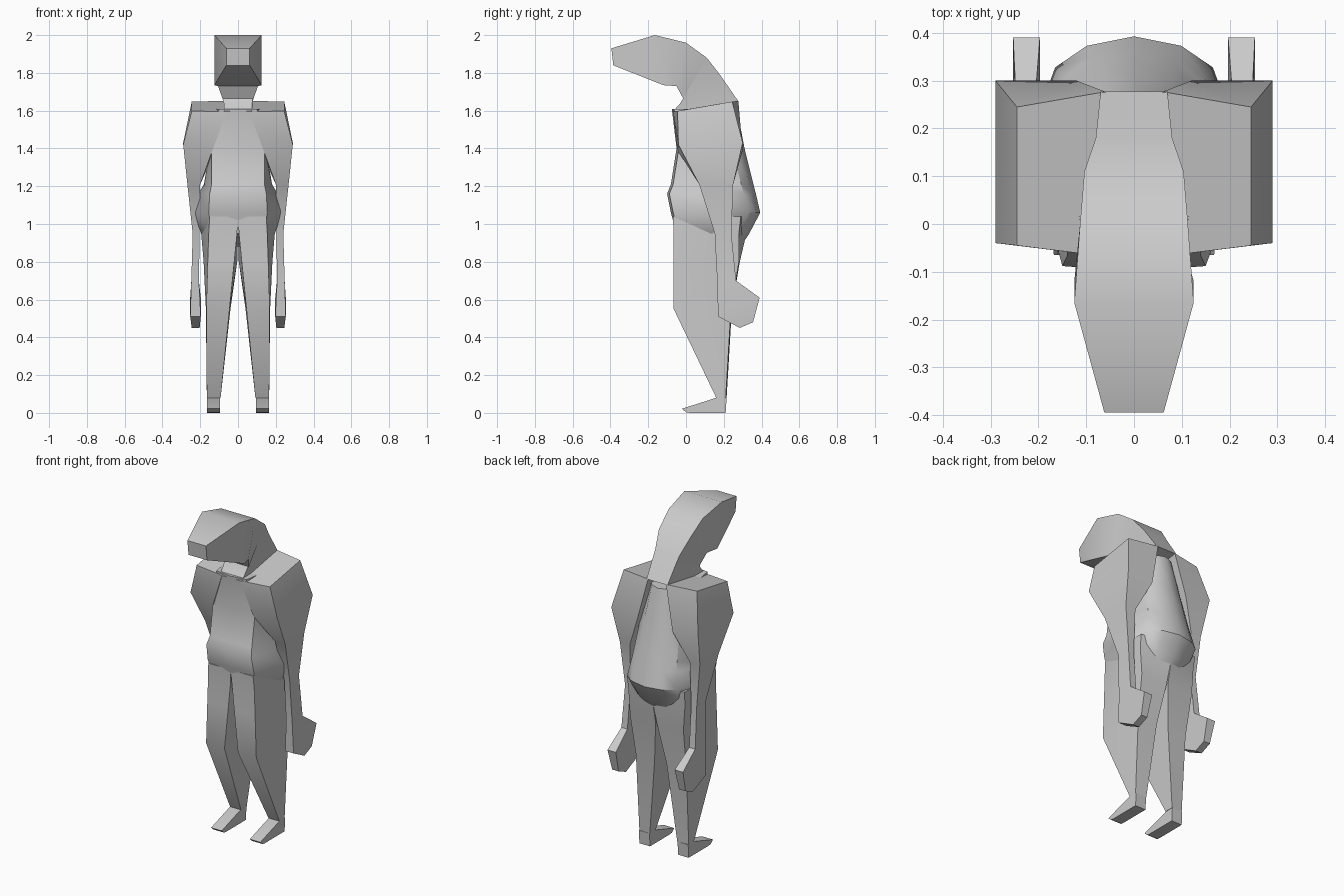
import bpy, bmesh, math

grey = bpy.data.materials.new("plain_grey")
grey.diffuse_color = (0.6, 0.6, 0.6, 1)


def loft(name, rings, mirror=False):
    """Skin a closed solid over rings of points, optionally mirrored in x."""
    bm = bmesh.new()
    rows = [[bm.verts.new(p) for p in ring] for ring in rings]
    n = len(rows[0])
    for a, b in zip(rows, rows[1:]):
        for i in range(n):
            j = (i + 1) % n
            bm.faces.new((a[i], a[j], b[j], b[i]))
    bm.faces.new(rows[0])
    bm.faces.new(rows[-1])
    bmesh.ops.recalc_face_normals(bm, faces=bm.faces)
    mesh = bpy.data.meshes.new(name)
    bm.to_mesh(mesh)
    bm.free()
    mesh.materials.append(grey)
    ob = bpy.data.objects.new(name, mesh)
    bpy.context.collection.objects.link(ob)
    bpy.ops.object.select_all(action='DESELECT')
    bpy.context.view_layer.objects.active = ob
    ob.select_set(True)
    bpy.ops.object.shade_smooth_by_angle(angle=math.radians(35))
    if mirror:
        mod = ob.modifiers.new("mirror", 'MIRROR')
        mod.use_mirror_merge = False
    return ob


# Head and neck: y, z, half width of the upper edge, then of the lower edge
head = [
    (-0.395, 1.93, 0.062, -0.385, 1.84, 0.062),
    (-0.165, 2.00, 0.125, -0.12, 1.735, 0.125),
    (0.00, 1.96, 0.113, -0.05, 1.73, 0.105),
    (0.11, 1.88, 0.104, -0.015, 1.665, 0.083),
    (0.18, 1.79, 0.08, -0.03, 1.64, 0.075),
    (0.277, 1.65, 0.07, -0.07, 1.595, 0.075),
]
loft("head_and_neck", [[(-w, y, z), (w, y, z), (v, q, r), (-v, q, r)]
                       for y, z, w, q, r, v in head])


# Torso: z, front y, front width, side width, side y, back width, back y
torso = [
    (1.61, -0.075, 0.10, 0.13, 0.10, 0.09, 0.27),
    (1.40, -0.05, 0.14, 0.15, 0.10, 0.13, 0.31),
    (1.21, -0.08, 0.14, 0.18, 0.13, 0.145, 0.357),
    (1.16, -0.10, 0.15, 0.21, 0.13, 0.15, 0.37),
    (1.06, -0.08, 0.155, 0.235, 0.14, 0.165, 0.393),
    (0.95, -0.05, 0.14, 0.195, 0.14, 0.15, 0.335),
    (0.88, 0.05, 0.08, 0.13, 0.14, 0.10, 0.29),
]


def torso_ring(z, yf, wf, ws, ys, wb, yb):
    half = [(wf, yf + 0.012), (ws, ys), (wb, yb - 0.065), (wb * 0.6, yb - 0.02)]
    pts = [(0, yf)] + half + [(0, yb)] + [(-x, y) for x, y in reversed(half)]
    return [(x, y, z) for x, y in pts]


loft("torso", [torso_ring(*row) for row in torso])

# Shoulders and arms: ring order is inner front, outer front, outer back, inner back
arm = [
    [(0.06, -0.068, 1.595), (0.245, -0.045, 1.598), (0.245, 0.245, 1.648), (0.06, 0.277, 1.652)],
    [(0.135, -0.045, 1.39), (0.29, -0.04, 1.42), (0.29, 0.30, 1.43), (0.12, 0.30, 1.39)],
]
for z, xi, xo, yf, yb in [(1.21, 0.20, 0.268, 0.07, 0.25),
                          (0.95, 0.203, 0.24, 0.152, 0.24),
                          (0.70, 0.207, 0.247, 0.165, 0.265)]:
    arm.append([(xi, yf, z), (xo, yf, z), (xo, yb, z), (xi, yb, z)])
# Hand
for xi, xo, yf, zf, yb, zb in [(0.197, 0.253, 0.17, 0.51, 0.39, 0.61),
                               (0.203, 0.245, 0.285, 0.45, 0.355, 0.48)]:
    arm.append([(xi, yf, zf), (xo, yf, zf), (xo, yb, zb), (xi, yb, zb)])
loft("shoulders_and_arms", arm, mirror=True)

# Legs: z, inner x front, inner x back, front outer x, side x, front y, back y
legs = [
    (1.04, 0.0, 0.0, 0.15, 0.20, -0.07, 0.33),
    (0.95, 0.005, 0.0, 0.155, 0.195, -0.065, 0.32),
    (0.80, 0.02, 0.004, 0.16, 0.182, -0.065, 0.285),
    (0.55, 0.045, 0.04, 0.168, 0.17, -0.065, 0.243),
    (0.08, 0.092, 0.092, 0.165, 0.165, 0.16, 0.215),
]
rings = []
for z, xi, xb, xf, xs, yf, yb in legs:
    ym = yf + (yb - yf) * 0.55
    rings.append([(xi, yf, z), (xf, yf, z), (xs, ym, z),
                  (xs - 0.2 * (xs - 0.165), yb - (0.04 if z > 0.9 else 0.005), z),
                  (xb, yb, z)])
loft("legs", rings, mirror=True)

# Feet: wedge profile swept across the width
foot = [(0.16, 0.08), (-0.022, 0.022), (0.0, 0.003), (0.02, 0.0), (0.21, 0.0), (0.215, 0.08)]
loft("feet", [[(x, y, z) for y, z in foot] for x in (0.094, 0.165)], mirror=True)
